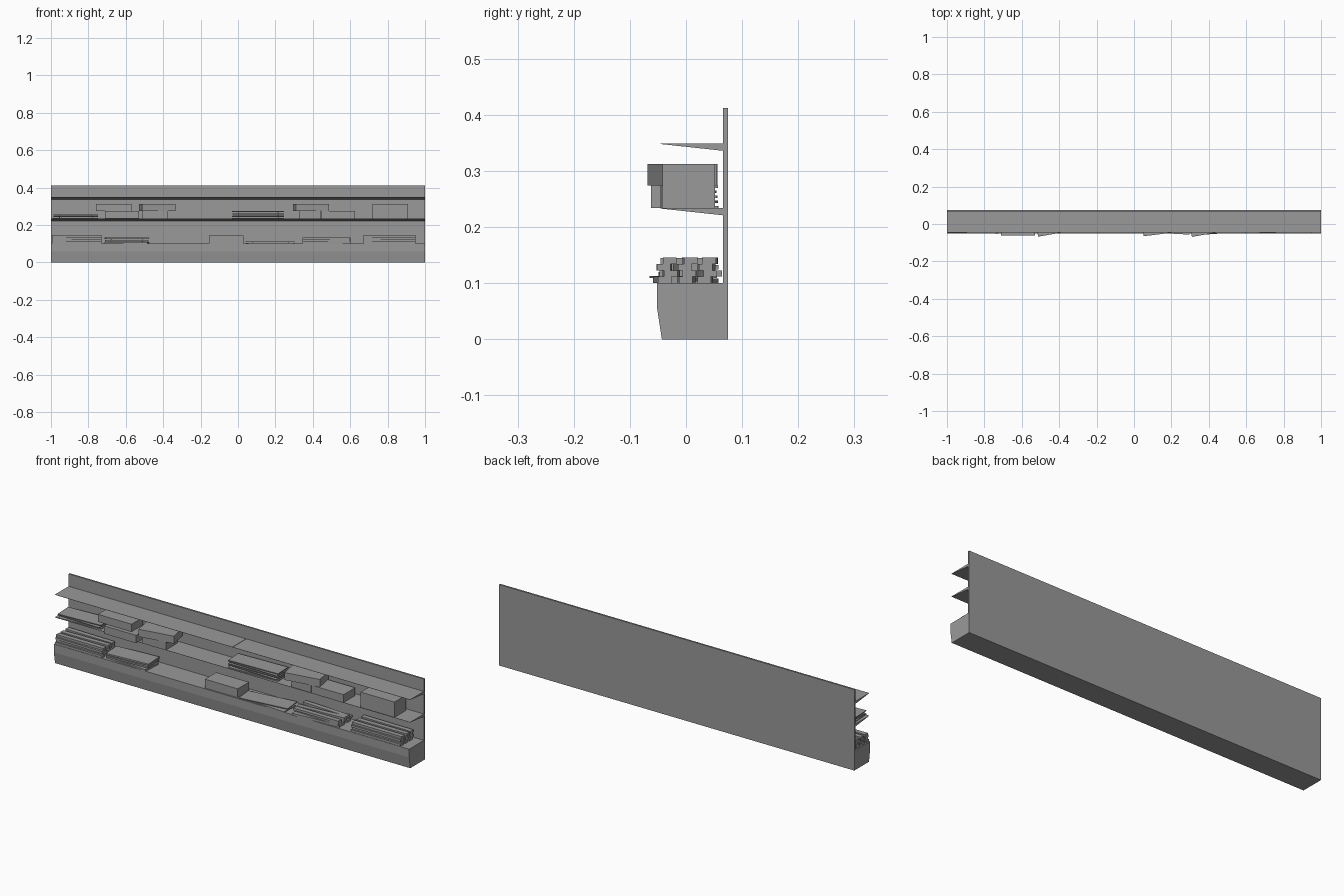
import bpy, math
from mathutils import Matrix, Vector

cube = bpy.data.objects.get("Cube")
if cube:
    bpy.data.objects.remove(cube, do_unlink=True)

grey = bpy.data.materials.new("plain_grey")
grey.use_nodes = True
colour = (0.32, 0.32, 0.32, 1)
grey.diffuse_color = colour
grey.node_tree.nodes["Principled BSDF"].inputs["Base Color"].default_value = colour

BASE_TOP, SHELF_TOP = 0.1, 0.234


def add_mesh(name, verts, faces):
    mesh = bpy.data.meshes.new(name)
    mesh.from_pydata(verts, [], faces)
    mesh.materials.append(grey)
    obj = bpy.data.objects.new(name, mesh)
    bpy.context.collection.objects.link(obj)
    return obj


def extrude(name, profile, x0, x1):
    """Run a y-z profile, listed counter-clockwise seen from +x, along x."""
    n = len(profile)
    verts = [(x, y, z) for x in (x0, x1) for y, z in profile]
    faces = [tuple(reversed(range(n))), tuple(range(n, 2 * n))]
    faces += [(i, (i + 1) % n, (i + 1) % n + n, i + n) for i in range(n)]
    return add_mesh(name, verts, faces)


def box(name, x0, x1, y0, y1, z0, z1, turn=0):
    """Box turned about its own vertical axis."""
    obj = extrude(name, [(y0, z0), (y1, z0), (y1, z1), (y0, z1)], x0, x1)
    centre = Vector(((x0 + x1) / 2, (y0 + y1) / 2, 0))
    obj.data.transform(Matrix.Translation(centre)
                       @ Matrix.Rotation(math.radians(turn), 4, "Z")
                       @ Matrix.Translation(-centre))
    return obj


def plank_stack(name, x0, x1, rows, turns):
    """Long timbers, each row shifted half a timber from the one below."""
    for r in range(rows):
        for c in range(3):
            y = -0.041 + c * 0.036 + (r % 2) * 0.009 - 0.009
            z = BASE_TOP + r * 0.0115
            box(f"{name}_{r}_{c}", x0, x1, y, y + 0.024, z, z + 0.0115,
                turns[(r + c) % len(turns)])


def sheet_stack(name, x0, x1, y0, y1, z, turns, thick=0.004, gap=0.005):
    """Thin sheets kept apart by narrower boards."""
    for i, turn in enumerate(turns):
        box(f"{name}_sheet_{i}", x0, x1, y0, y1, z, z + thick, turn)
        z += thick
        if i < len(turns) - 1:
            box(f"{name}_spacer_{i}", x0 + 0.03, x1 - 0.03, y0 + 0.025, y1 - 0.02,
                z, z + gap, turn)
            z += gap


# Frame: wall panel, plinth and two tapered shelves in two lengths
box("back_panel", -1, 1, 0.066, 0.075, 0, 0.412)
extrude("plinth", [(-0.043, 0), (0.066, 0), (0.066, BASE_TOP),
                   (-0.052, BASE_TOP), (-0.052, 0.058)], -1, 1)
for shelf, top in (("lower_shelf", SHELF_TOP), ("upper_shelf", 0.349)):
    for side, x0, x1 in (("right", -1, -0.001), ("left", 0.001, 1)):
        extrude(f"{shelf}_{side}", [(-0.045, top - 0.001), (0.066, top - 0.013),
                                    (0.066, top), (-0.045, top)], x0, x1)

# Goods on the plinth
plank_stack("end_planks", -0.995, -0.73, 4, (0, 1, -1))
sheet_stack("panels", -0.71, -0.48, -0.045, 0.05, BASE_TOP, (-4, 2, 4), 0.008, 0.004)
box("plinth_carton", -0.155, 0.03, -0.045, 0.045, BASE_TOP, 0.145)
sheet_stack("loose_sheets", 0.045, 0.3, -0.05, 0.04, BASE_TOP, (-3, 7), 0.004, 0.005)
plank_stack("splayed_planks", 0.345, 0.6, 3, (4, -3, 0))
plank_stack("stacked_planks", 0.67, 0.95, 4, (0, 0.6, -0.6))

# Goods on the lower shelf
sheet_stack("shelf_sheets", -0.985, -0.75, -0.04, 0.05, SHELF_TOP, (4, -2, 3))
sheet_stack("shelf_boards", -0.03, 0.245, -0.035, 0.052, SHELF_TOP, (2, -2, 1, -1, 2))
MID, HIGH = 0.274, 0.312
for name, x0, x1, y0, z0, z1, turn in (
        ("carton_a_bottom", -0.71, -0.53, -0.062, SHELF_TOP, MID, 0),
        ("carton_a_top", -0.76, -0.57, -0.042, MID, HIGH, 0),
        ("carton_b_bottom", -0.51, -0.375, -0.045, SHELF_TOP, MID, 0),
        ("carton_b_top", -0.522, -0.342, -0.053, MID, HIGH, 10),
        ("carton_c_bottom", 0.33, 0.44, -0.042, SHELF_TOP, MID, 0),
        ("carton_c_top", 0.3, 0.48, -0.054, MID, HIGH, 10),
        ("carton_d", 0.445, 0.625, -0.044, SHELF_TOP, MID, 0),
        ("large_carton", 0.72, 0.91, -0.042, SHELF_TOP, HIGH, 0)):
    box(name, x0, x1, y0, y0 + 0.094, z0, z1, turn)
